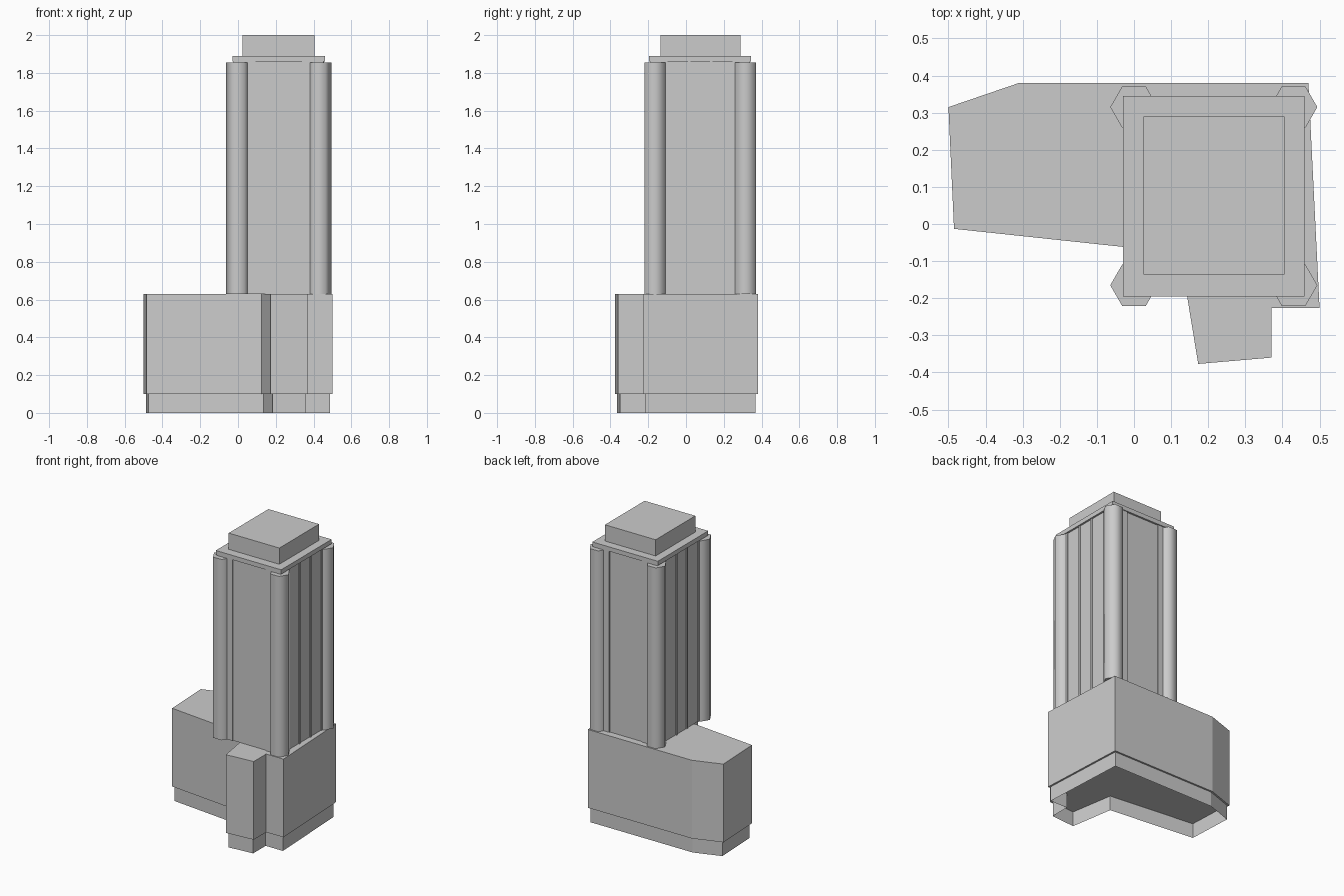
import bpy, bmesh, math
from mathutils import Vector

cube = bpy.data.objects.get("Cube")
if cube:
    bpy.data.objects.remove(cube)

# Single material
grey = bpy.data.materials.new("light_grey")
grey.use_nodes = True
grey.diffuse_color = (0.6, 0.6, 0.6, 1)
grey.node_tree.nodes["Principled BSDF"].inputs["Base Color"].default_value = (0.6, 0.6, 0.6, 1)

CX, CY = 0.215, 0.075          # tower centre
ROOF, EAVE, DECK, LIP = 1.89, 1.86, 0.63, 0.1


def finish(name, bm):
    mesh = bpy.data.meshes.new(name)
    bm.to_mesh(mesh)
    bm.free()
    mesh.materials.append(grey)
    obj = bpy.data.objects.new(name, mesh)
    bpy.context.collection.objects.link(obj)
    return obj


def prism(bm, outline, z0, z1):
    """Extrude an outline upwards and return its bottom face."""
    bottom = bm.faces.new([bm.verts.new((x, y, z0)) for x, y in outline])
    top = bmesh.ops.extrude_face_region(bm, geom=[bottom], use_keep_orig=True)["geom"]
    bmesh.ops.translate(bm, vec=(0, 0, z1 - z0),
                        verts=[v for v in top if isinstance(v, bmesh.types.BMVert)])
    bmesh.ops.recalc_face_normals(bm, faces=bm.faces)
    return bottom


def box(name, cx, cy, width, depth, z0, z1):
    w, d = width / 2, depth / 2
    bm = bmesh.new()
    prism(bm, [(cx - w, cy - d), (cx + w, cy - d), (cx + w, cy + d), (cx - w, cy + d)], z0, z1)
    return finish(name, bm)


# Podium with an inset skirt that is open underneath
outline = [(-0.5, 0.315), (-0.485, -0.013), (0.124, -0.078), (0.173, -0.377),
           (0.37, -0.36), (0.37, -0.227), (0.5, -0.227), (0.47, 0.38), (-0.31, 0.38)]
bm = bmesh.new()
bottom = prism(bm, outline, LIP, DECK)
bmesh.ops.inset_individual(bm, faces=[bottom], thickness=0.012, use_even_offset=True)
skirt = bmesh.ops.extrude_edge_only(bm, edges=list(bottom.edges))["geom"]
bmesh.ops.translate(bm, vec=(0, 0, -LIP),
                    verts=[v for v in skirt if isinstance(v, bmesh.types.BMVert)])
middle = Vector((0.2, 0.1, 0))
for face in [f for f in skirt if isinstance(f, bmesh.types.BMFace)]:
    face.normal_update()
    if face.normal.dot(face.calc_center_median() - middle) < 0:
        face.normal_flip()
finish("podium", bm)

# Tower core, roof slab and plant room
box("tower_core", CX, CY, 0.465, 0.515, DECK, EAVE)
box("roof_slab", CX, CY, 0.49, 0.54, EAVE, ROOF)
box("plant_room", CX, CY + 0.002, 0.38, 0.425, ROOF, 2.0)

# Corner piers, wall mullions and corner columns
for sx, side in ((-1, "right"), (1, "left")):
    for sy, end in ((-1, "front"), (1, "back")):
        tag = end + "_" + side
        box("corner_pier_" + tag, CX + sx * 0.181, CY + sy * 0.218, 0.115, 0.092, DECK, EAVE)
        box("wall_mullion_" + tag, CX + sx * 0.234, CY + sy * 0.058, 0.01, 0.012, DECK, EAVE)
        ring = [(CX + sx * 0.215 + 0.064 * math.cos(math.tau * i / 6),
                 CY + sy * 0.24 + 0.064 * math.sin(math.tau * i / 6)) for i in range(6)]
        bm = bmesh.new()
        prism(bm, ring, DECK, 1.855)
        for face in bm.faces:
            face.smooth = abs(face.normal.z) < 0.5
        for edge in bm.edges:
            edge.smooth = abs(edge.verts[0].co.z - edge.verts[1].co.z) > 0.1
        finish("corner_column_" + tag, bm)
